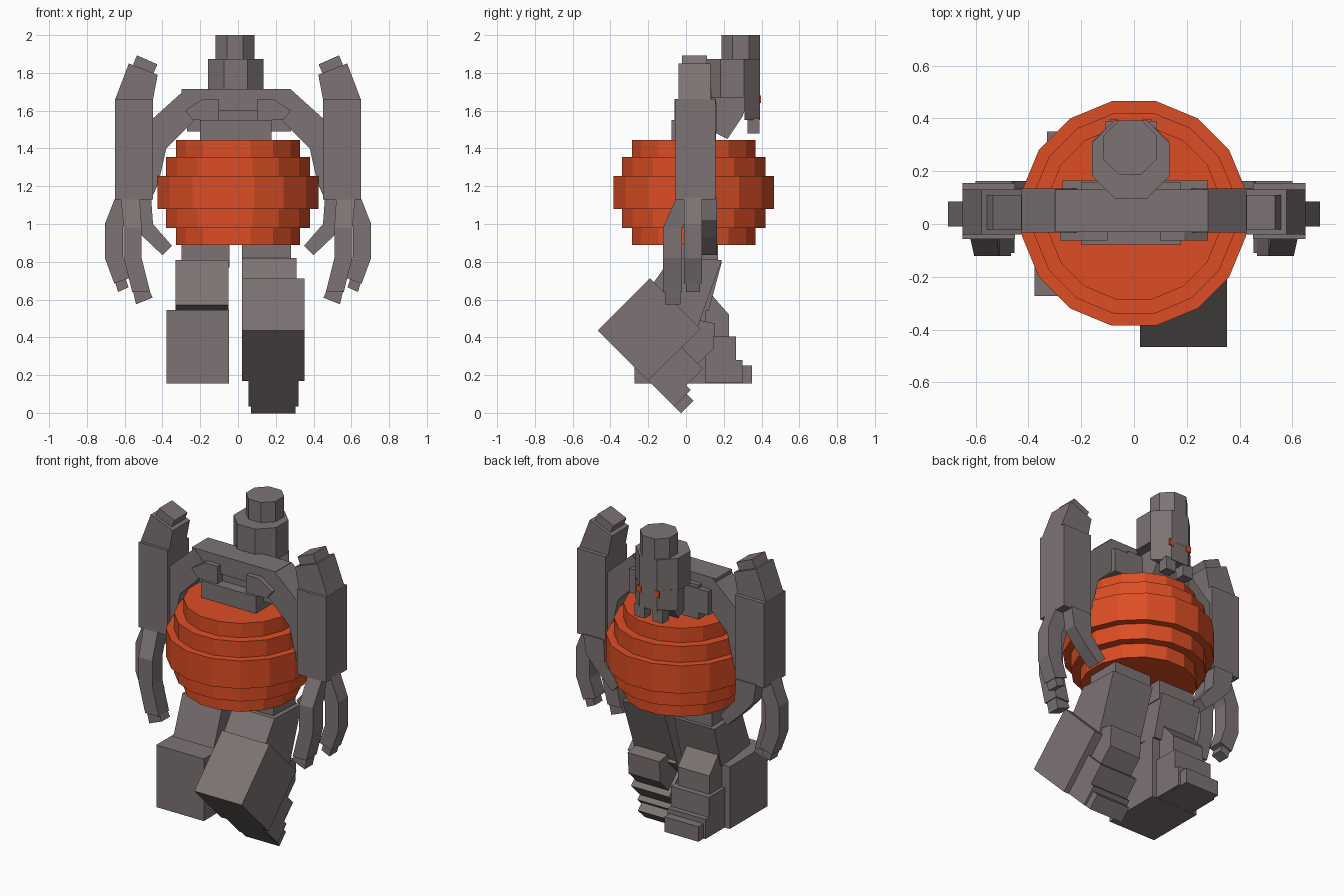
import bpy, bmesh, math
from mathutils import Matrix, Vector

cube = bpy.data.objects.get("Cube")
if cube:
    bpy.data.objects.remove(cube, do_unlink=True)


def material(name, rgb):
    m = bpy.data.materials.new(name)
    m.use_nodes = True
    m.diffuse_color = (*rgb, 1)
    m.node_tree.nodes["Principled BSDF"].inputs["Base Color"].default_value = (*rgb, 1)
    return m


GREY = material("warm grey", (0.205, 0.172, 0.172))
ORANGE = material("bright orange", (0.72, 0.075, 0.018))


def loft(name, rings, mat=GREY, matrix=None):
    """Skin a closed solid through rings of equal length."""
    bm = bmesh.new()
    loops = [[bm.verts.new(p) for p in ring] for ring in rings]
    n = len(loops[0])
    for a, b in zip(loops, loops[1:]):
        for i in range(n):
            bm.faces.new((a[i], a[(i + 1) % n], b[(i + 1) % n], b[i]))
    bm.faces.new(loops[0][::-1])
    bm.faces.new(loops[-1])
    if matrix:
        bm.transform(matrix)
    bmesh.ops.recalc_face_normals(bm, faces=bm.faces)
    mesh = bpy.data.meshes.new(name)
    bm.to_mesh(mesh)
    bm.free()
    mesh.materials.append(mat)
    obj = bpy.data.objects.new(name, mesh)
    bpy.context.collection.objects.link(obj)
    return obj


def box(name, x, y, z, mat=GREY, matrix=None):
    return loft(name, [[(x[0], y[0], h), (x[1], y[0], h), (x[1], y[1], h), (x[0], y[1], h)]
                       for h in z], mat, matrix)


def front_prism(name, pts, y, side=1):
    """Outline in x, z carried along y."""
    return loft(name, [[(side * px, d, pz) for px, pz in pts] for d in y])


def side_prism(name, pts, x, matrix=None):
    """Outline in y, z carried along x."""
    return loft(name, [[(d, py, pz) for py, pz in pts] for d in x], GREY, matrix)


def drum(name, centre, apothem, z, sides, mat=GREY):
    r = apothem / math.cos(math.pi / sides)
    angles = [2 * math.pi * (i + 0.5) / sides for i in range(sides)]
    return loft(name, [[(centre[0] + r * math.cos(a), centre[1] + r * math.sin(a), h)
                        for a in angles] for h in z], mat)


# Round body of stacked drums
levels = [0.89, 0.98, 1.08, 1.255, 1.355, 1.445]
for i, r in enumerate([0.327, 0.38, 0.425, 0.38, 0.327]):
    drum(f"body_ring_{i + 1}", (0, 0.04), r, levels[i:i + 2], 16, ORANGE)

# Chest and shoulder bar
box("chest_block", (-0.2, 0.178), (-0.078, 0.16), (1.43, 1.55))
box("chest_core", (-0.2, 0.178), (-0.01, 0.16), (1.55, 1.66))
box("shoulder_bar", (-0.3, 0.28), (-0.03, 0.13), (1.6, 1.715))
box("back_bar", (-0.27, 0.28), (0.0, 0.165), (1.49, 1.64))

# Neck and head
side_prism("neck", [(0.1, 1.69), (0.12, 1.5), (0.22, 1.45), (0.30, 1.57), (0.34, 1.69)],
           (-0.10, 0.075))
drum("head", (-0.012, 0.245), 0.148, (1.67, 1.873), 8)
drum("head_cap", (-0.015, 0.29), 0.103, (1.873, 2.0), 8)
loft("face_plate", [[(-0.16, 0.31, z), (0.136, 0.31, z), (0.05, 0.392, z), (-0.074, 0.392, z)]
                    for z in (1.55, 1.68)])
for side, label in ((1, "left"), (-1, "right")):
    x = -0.012 + side * 0.062
    box(f"{label}_jaw_prong", (x - 0.035, x + 0.035), (0.325, 0.388), (1.48, 1.56))
    box(f"{label}_eye", (x - 0.016, x + 0.016), (0.389, 0.396), (1.64, 1.68), ORANGE)

# Arms
for side, label in ((1, "left"), (-1, "right")):
    front_prism(f"{label}_chest_lug",
                [(0.1, 1.55), (0.24, 1.55), (0.28, 1.6), (0.19, 1.66), (0.1, 1.66)],
                (-0.062, 0.02), side)
    front_prism(f"{label}_shoulder_strut",
                [(0.28, 1.712), (0.46, 1.55), (0.46, 1.13), (0.42, 1.22), (0.38, 1.4),
                 (0.25, 1.53), (0.18, 1.6)], (-0.032, 0.135), side)
    box(f"{label}_upper_arm", sorted((side * 0.45, side * 0.65)), (-0.057, 0.155), (1.13, 1.663))
    front_prism(f"{label}_shoulder_cap",
                [(0.45, 1.66), (0.65, 1.66), (0.578, 1.85), (0.425, 1.79)], (-0.04, 0.13), side)
    front_prism(f"{label}_shoulder_tip",
                [(0.455, 1.78), (0.427, 1.845), (0.535, 1.893), (0.565, 1.82)],
                (-0.02, 0.11), side)
    # Three claw fingers
    front_prism(f"{label}_outer_finger",
                [(0.55, 1.13), (0.65, 1.14), (0.705, 1.0), (0.705, 0.82), (0.655, 0.685),
                 (0.57, 0.715), (0.61, 0.83), (0.61, 0.98)], (-0.01, 0.085), side)
    front_prism(f"{label}_outer_finger_tip",
                [(0.65, 0.69), (0.635, 0.64), (0.58, 0.665), (0.595, 0.71)], (0, 0.075), side)
    sections = [(0.52, 0.62, -0.055, 0.05, 1.13), (0.51, 0.605, -0.122, -0.02, 0.98),
                (0.51, 0.605, -0.122, -0.02, 0.82), (0.465, 0.56, -0.122, -0.02, 0.64)]
    loft(f"{label}_front_finger",
         [[(side * a, c, z), (side * b, c, z), (side * b, d, z), (side * a, d, z)]
          for a, b, c, d, z in sections])
    front_prism(f"{label}_front_finger_tip",
                [(0.475, 0.66), (0.452, 0.61), (0.54, 0.575), (0.555, 0.64)],
                (-0.11, -0.03), side)
    front_prism(f"{label}_thumb",
                [(0.46, 1.14), (0.60, 1.14), (0.58, 1.02), (0.50, 0.93), (0.40, 0.835),
                 (0.35, 0.885), (0.45, 1.0)], (0.08, 0.163), side)

# Legs: the left lower leg is swung by 45 degrees
swing = (Matrix.Translation((0, -0.2, 0.17)) @ Matrix.Rotation(math.radians(-45), 4, "X")
         @ Matrix.Translation((0, -0.105, -0.155)))
legs = [("left", 0.1875, (0.02, 0.28), (0.02, 0.31), swing,
         [(-0.08, 0.82), (0.19, 0.81), (0.06, 0.45), (-0.2, 0.55), (-0.185, 0.67)]),
        ("right", -0.2125, (-0.3, -0.045), (-0.33, -0.05), None,
         [(-0.08, 0.81), (0.19, 0.80), (0.12, 0.54), (-0.17, 0.57)])]
for label, cx, hip_x, thigh_x, mtx, outline in legs:
    def span(half):
        return (cx - half, cx + half)
    box(f"{label}_hip", hip_x, (-0.05, 0.17), (0.77, 0.93))
    side_prism(f"{label}_thigh", outline, thigh_x)
    box(f"{label}_shin", span(0.165), (-0.272, 0.105), (0.155, 0.545), GREY, mtx)
    side_prism(f"{label}_calf",
               [(0.05, 0.39), (0.228, 0.39), (0.228, 0.52), (0.14, 0.62), (0.05, 0.56)],
               span(0.11), mtx)
    box(f"{label}_ankle", span(0.132), (0.05, 0.265), (0.27, 0.405), GREY, mtx)
    box(f"{label}_foot", span(0.132), (0.05, 0.298), (0.157, 0.28), GREY, mtx)
    box(f"{label}_toe", span(0.118), (0.05, 0.35), (0.156, 0.25), GREY, mtx)
